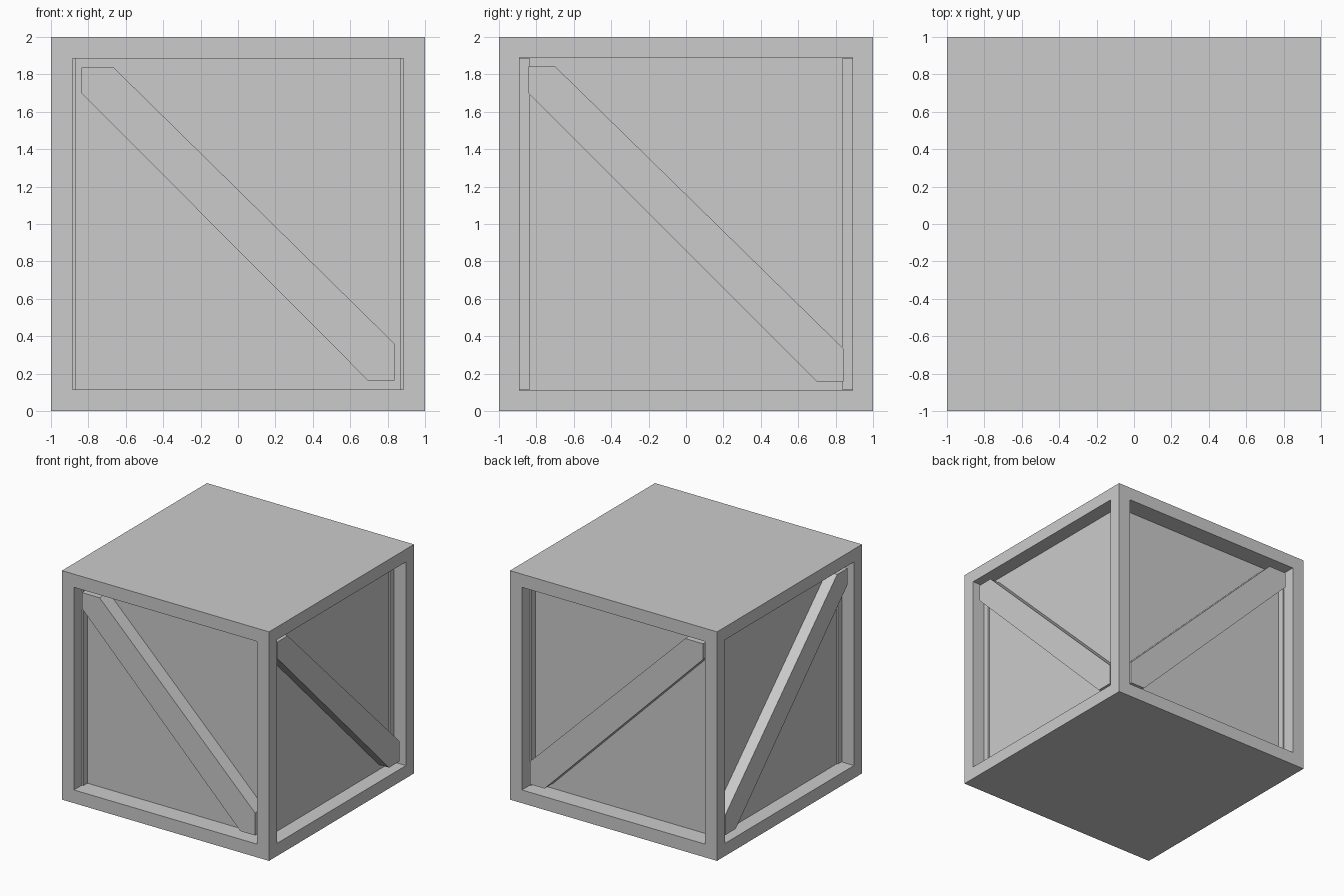
import bpy, bmesh
from mathutils import Vector

if "Cube" in bpy.data.objects:
    bpy.data.objects.remove(bpy.data.objects["Cube"])


def finish(bm, name):
    bmesh.ops.recalc_face_normals(bm, faces=bm.faces[:])
    mesh = bpy.data.meshes.new(name)
    bm.to_mesh(mesh)
    bm.free()
    obj = bpy.data.objects.new(name, mesh)
    bpy.context.collection.objects.link(obj)
    return obj


# (horizontal axis, frame width, recess depth, brace setback, top inner x, right inner z, name)
FRONT = dict(axis=1, border=0.163, depth=0.165)
SIDE = dict(axis=0, border=0.157, depth=0.13)

# Crate body: cube with a recessed panel in each of its four sides
bm = bmesh.new()
bmesh.ops.create_cube(bm, size=2)
bmesh.ops.translate(bm, verts=bm.verts[:], vec=(0, 0, 1))
bm.normal_update()
for spec in (FRONT, SIDE):
    for sign in (-1, 1):
        normal = Vector((0, 0, 0))
        normal[spec["axis"]] = sign
        panel = max(bm.faces, key=lambda f: f.normal.dot(normal) * f.calc_area())
        bmesh.ops.inset_individual(bm, faces=[panel], thickness=spec["border"])
        panel = bmesh.ops.extrude_discrete_faces(bm, faces=[panel])["faces"][0]
        bmesh.ops.translate(bm, verts=panel.verts[:], vec=-normal * spec["depth"])
        bm.normal_update()
finish(bm, "crate_body")


# Diagonal brace: cornered hexagon profile extruded out from the panel
def brace(name, spec, sign, setback, top_in, right_in, bottom_in):
    lo, hi = spec["border"], 2 - spec["border"]
    e = 1 - spec["border"]
    profile = [(-e, hi), (top_in, hi), (e, right_in), (e, lo), (bottom_in, lo), (-e, 1.70)]
    inner, outer = sign * (1 - spec["depth"]), sign * (1 - setback)

    def place(u, z, d):
        return (u, d, z) if spec["axis"] == 1 else (d, u, z)

    bm = bmesh.new()
    face = bm.faces.new([bm.verts.new(place(u, z, inner)) for u, z in profile])
    ext = bmesh.ops.extrude_face_region(bm, geom=[face], use_keep_orig=True)["geom"]
    bmesh.ops.translate(bm, verts=[v for v in ext if isinstance(v, bmesh.types.BMVert)],
                        vec=place(0, 0, outer - inner))
    finish(bm, name)


for sign, front_name, side_name in ((-1, "front_brace", "left_brace"), (1, "back_brace", "right_brace")):
    brace(front_name, FRONT, sign, 0.04, -0.665, 0.36, 0.695)
    brace(side_name, SIDE, sign, 0.03, -0.70, 0.333, 0.70)
